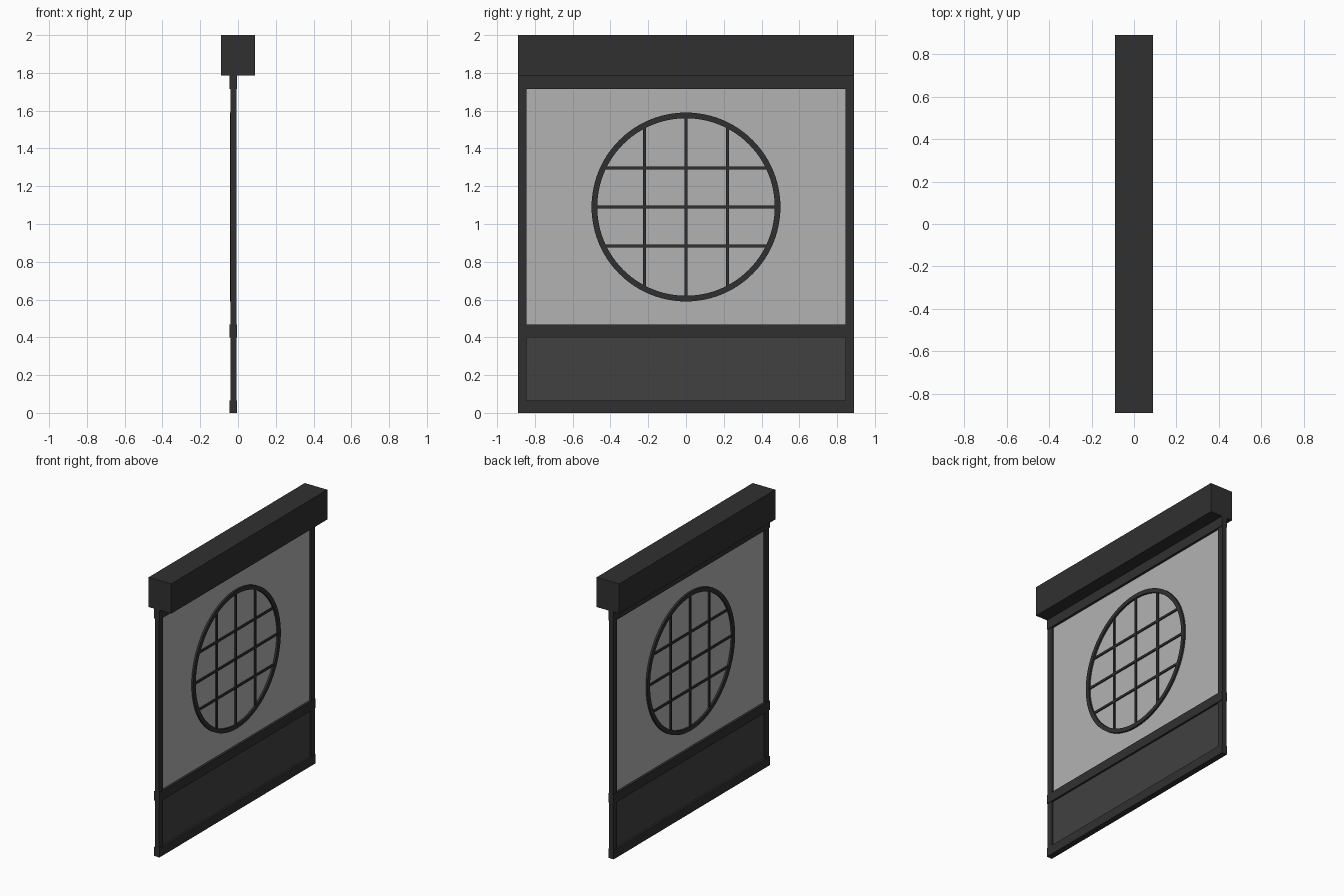
import bpy, bmesh, math

if "Cube" in bpy.data.objects:
    bpy.data.objects.remove(bpy.data.objects["Cube"])

XC = -0.025          # centre plane of the screen leaf
RING_Z = 1.09


def material(name, v):
    m = bpy.data.materials.new(name)
    m.diffuse_color = (v, v, v, 1)
    m.use_nodes = True
    m.node_tree.nodes["Principled BSDF"].inputs["Base Color"].default_value = m.diffuse_color
    return m


DARK = material("dark_frame", 0.03)
KICK = material("dark_panel", 0.052)
PAPER = material("pale_pane", 0.45)


def finish(name, bm, mat):
    me = bpy.data.meshes.new(name)
    bm.to_mesh(me)
    bm.free()
    me.materials.append(mat)
    ob = bpy.data.objects.new(name, me)
    bpy.context.collection.objects.link(ob)
    return ob


def box(name, x, y, z, mat):
    """Box from (min, max) ranges."""
    bm = bmesh.new()
    bmesh.ops.create_cube(bm, size=1)
    for v in bm.verts:
        v.co = [r[0] + (c + 0.5) * (r[1] - r[0]) for c, r in zip(v.co, (x, y, z))]
    return finish(name, bm, mat)


def depth(d):
    return (XC - d / 2, XC + d / 2)


# Header box
box("header_box", (-0.09, 0.09), (-0.89, 0.89), (1.785, 2.0), DARK)

# Stiles and rails
for side, y in (("left", (-0.89, -0.845)), ("right", (0.845, 0.89))):
    box("stile_" + side, depth(0.032), y, (0, 1.785), DARK)
for part, z in (("bottom", (0, 0.065)), ("middle", (0.40, 0.467)), ("top", (1.715, 1.785))):
    box("rail_" + part, depth(0.042), (-0.89, 0.89), z, DARK)

# Infill panels
box("pane", depth(0.008), (-0.85, 0.85), (0.46, 1.72), PAPER)
box("kick_panel", depth(0.014), (-0.85, 0.85), (0.06, 0.405), KICK)

# Round window ring: rectangular profile spun about the x axis
bm = bmesh.new()
x0, x1 = depth(0.034)
prof = [bm.verts.new((x, 0, RING_Z + r))
        for x, r in ((x0, 0.47), (x1, 0.47), (x1, 0.5), (x0, 0.5))]
edges = [bm.edges.new((prof[i], prof[(i + 1) % 4])) for i in range(4)]
bmesh.ops.spin(bm, geom=prof + edges, cent=(0, 0, RING_Z), axis=(1, 0, 0),
               angle=2 * math.pi, steps=96, use_duplicate=False)
bmesh.ops.remove_doubles(bm, verts=bm.verts, dist=1e-4)
bmesh.ops.recalc_face_normals(bm, faces=bm.faces)
ring = finish("window_ring", bm, DARK)
bpy.context.view_layer.objects.active = ring
ring.select_set(True)
bpy.ops.object.shade_smooth_by_angle(angle=math.radians(30))

# Lattice bars, cut to the circle
W = 0.008
for i in (-1, 0, 1):
    d = i * 0.22
    h = math.sqrt(0.482 ** 2 - d * d)
    box(f"lattice_upright_{i + 2}", depth(0.026), (d - W, d + W), (RING_Z - h, RING_Z + h), DARK)
    d = i * 0.206
    h = math.sqrt(0.482 ** 2 - d * d)
    box(f"lattice_crossbar_{i + 2}", depth(0.024), (-h, h), (RING_Z + d - W, RING_Z + d + W), DARK)
